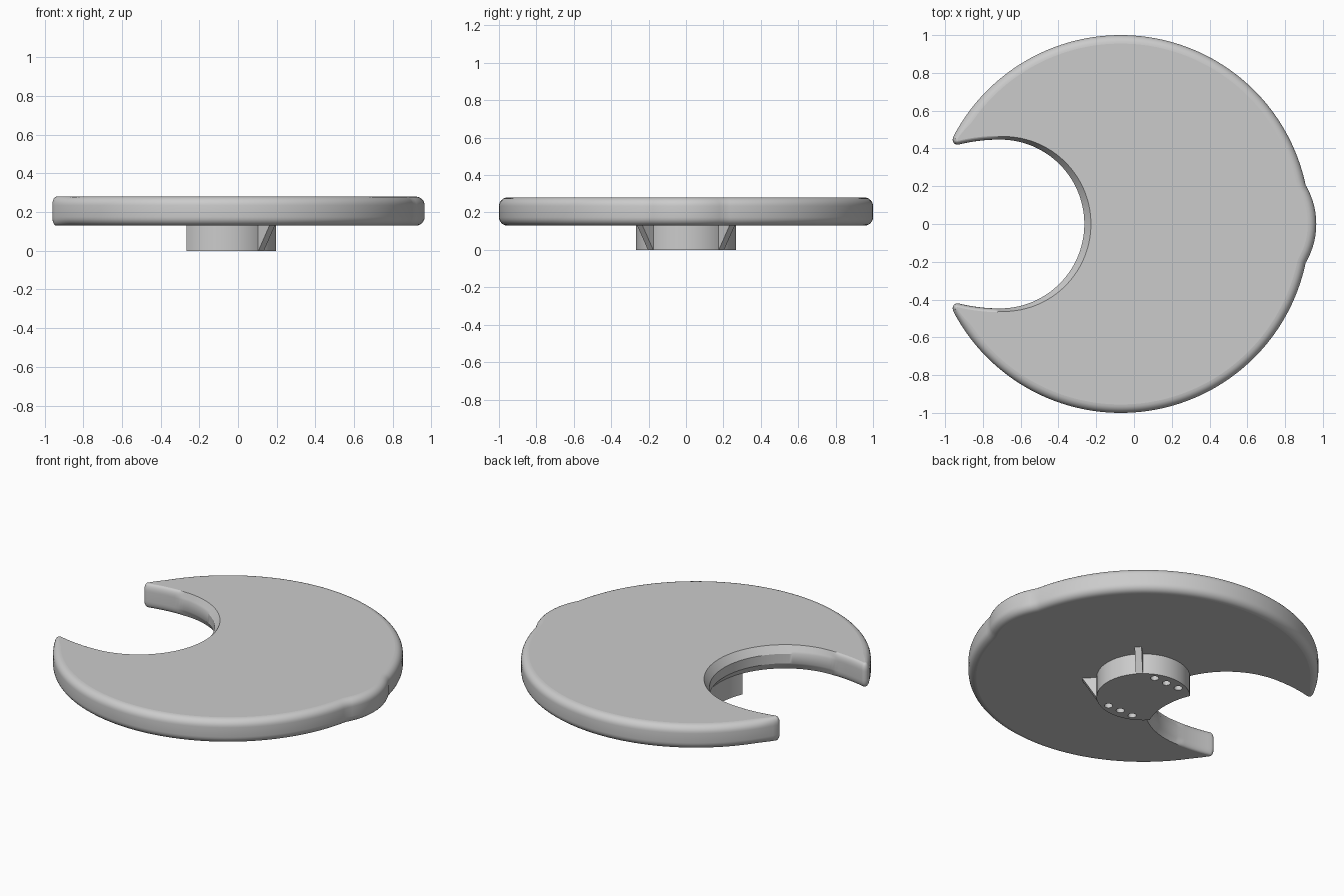
import bpy, bmesh
from math import sin, cos, pi, radians, sqrt, hypot
from mathutils import Vector, Matrix

cube = bpy.data.objects.get("Cube")
if cube:
    bpy.data.objects.remove(cube)

grey = bpy.data.materials.new("plain grey")
grey.use_nodes = True
GREY = (0.6, 0.6, 0.6, 1)
grey.diffuse_color = GREY
grey.node_tree.nodes["Principled BSDF"].inputs["Base Color"].default_value = GREY

CX = -0.07                    # axis of disc and hub
BOTTOM, TOP = 0.13, 0.28      # plate heights
ROUND, CHAMFER = 0.045, 0.035


def make(name, bm):
    bmesh.ops.recalc_face_normals(bm, faces=bm.faces)
    mesh = bpy.data.meshes.new(name)
    bm.to_mesh(mesh)
    bm.free()
    mesh.materials.append(grey)
    obj = bpy.data.objects.new(name, mesh)
    bpy.context.collection.objects.link(obj)
    return obj


def shade(obj):
    bpy.ops.object.select_all(action='DESELECT')
    obj.select_set(True)
    bpy.context.view_layer.objects.active = obj
    bpy.ops.object.shade_smooth_by_angle(angle=radians(30))
    for p in obj.data.polygons:     # flat caps stay flat
        if abs(p.normal.z) > 0.999:
            p.use_smooth = False


def cylinder(name, x, y, z0, z1, r, n):
    bm = bmesh.new()
    bmesh.ops.create_cone(bm, cap_ends=True, segments=n, radius1=r, radius2=r, depth=z1 - z0,
                          matrix=Matrix.Translation((x, y, (z0 + z1) / 2)))
    return make(name, bm)


def cut(obj, cutter):
    bpy.context.view_layer.objects.active = obj
    mod = obj.modifiers.new("cut", 'BOOLEAN')
    mod.operation, mod.solver, mod.object = 'DIFFERENCE', 'EXACT', cutter
    bpy.ops.object.modifier_apply(modifier=mod.name)
    bpy.data.objects.remove(cutter)


# Half outline of the plate: (x, y, edge inset, chamfered?)
half = []
tip = Vector((-0.935, 0.445))
tip_r = 0.025
for i in range(91):           # outer rim with the shallow thumb bump
    a = radians(152.8) * i / 90
    bump = 0.63 * cos(a) + sqrt(max(0, 0.164 - (0.63 * sin(a)) ** 2)) if a < 0.5 else 0
    r = max(1, bump)
    x, y = CX + r * cos(a), r * sin(a)
    w = min(ROUND, 0.02 + 0.2 * hypot(x - tip.x, y - tip.y))
    half.append((x, y, w, False))
for i in range(1, 11):        # rounded horn tip
    a = radians(152.8 + 131 * i / 10)
    half.append((tip.x + tip_r * cos(a), tip.y + tip_r * sin(a), 0.02, False))
for i in range(1, 10):        # flatter inner edge of the horn
    x = -0.93 + 0.22 * i / 10
    half.append((x, 0.447 - 0.55 * (x + 0.71) ** 2, 0.02, False))
for i in range(41):           # round cutout with chamfered edges
    a = pi / 2 * (1 - i / 40)
    half.append((-0.71 + 0.447 * cos(a), 0.447 * sin(a), CHAMFER * (0.45 + 0.55 * cos(a)), True))
outline = half + [(x, -y, w, c) for x, y, w, c in half[-2:0:-1]]

# Plate: outline lofted through rounded or chamfered edge levels
bm = bmesh.new()
count = len(outline)
steps = [pi / 2 * k / 6 for k in range(7)]
levels = [(a, BOTTOM + ROUND * (1 - sin(a))) for a in reversed(steps)]
levels += [(a, TOP - ROUND * (1 - sin(a))) for a in steps]
rings = []
for a, z in levels:
    ring = []
    for i, (x, y, w, chamfered) in enumerate(outline):
        before, after = outline[i - 1], outline[(i + 1) % count]
        t = Vector((after[0] - before[0], after[1] - before[1])).normalized()
        inset = w * (sin(a) if chamfered else 1 - cos(a))
        ring.append(bm.verts.new((x - t.y * inset, y + t.x * inset, z)))
    rings.append(ring)
for lower, upper in zip(rings, rings[1:]):
    for i in range(count):
        j = (i + 1) % count
        bm.faces.new((lower[i], lower[j], upper[j], upper[i]))
bm.faces.new(rings[0][::-1])
bm.faces.new(rings[-1])
shade(make("crescent_plate", bm))

# Hub under the plate, notched by the cutout, with two rows of blind holes
hub = cylinder("hub", CX, 0, 0, BOTTOM + 0.02, 0.267, 64)
cut(hub, cylinder("notch_cutter", -0.685, 0, -0.1, 0.4, 0.455, 96))
for side in (-1, 1):
    for k in (-1, 0, 1):
        cut(hub, cylinder("hole_cutter", CX + 0.088 * k, 0.205 * side, -0.05, 0.1, 0.024, 24))
shade(hub)

# Triangular ribs bracing the hub
for side, name in ((-1, "front_rib"), (1, "back_rib")):
    bm = bmesh.new()
    ends = [[bm.verts.new((r, t, z)) for r, z in ((0.25, 0), (0.268, 0), (0.35, 0.132), (0.25, 0.132))]
            for t in (-0.02, 0.02)]
    bm.faces.new(ends[0])
    bm.faces.new(ends[1][::-1])
    for i in range(4):
        j = (i + 1) % 4
        bm.faces.new((ends[0][i], ends[0][j], ends[1][j], ends[1][i]))
    bm.transform(Matrix.Translation((CX, 0, 0)) @ Matrix.Rotation(side * pi / 4, 4, 'Z'))
    make(name, bm)
